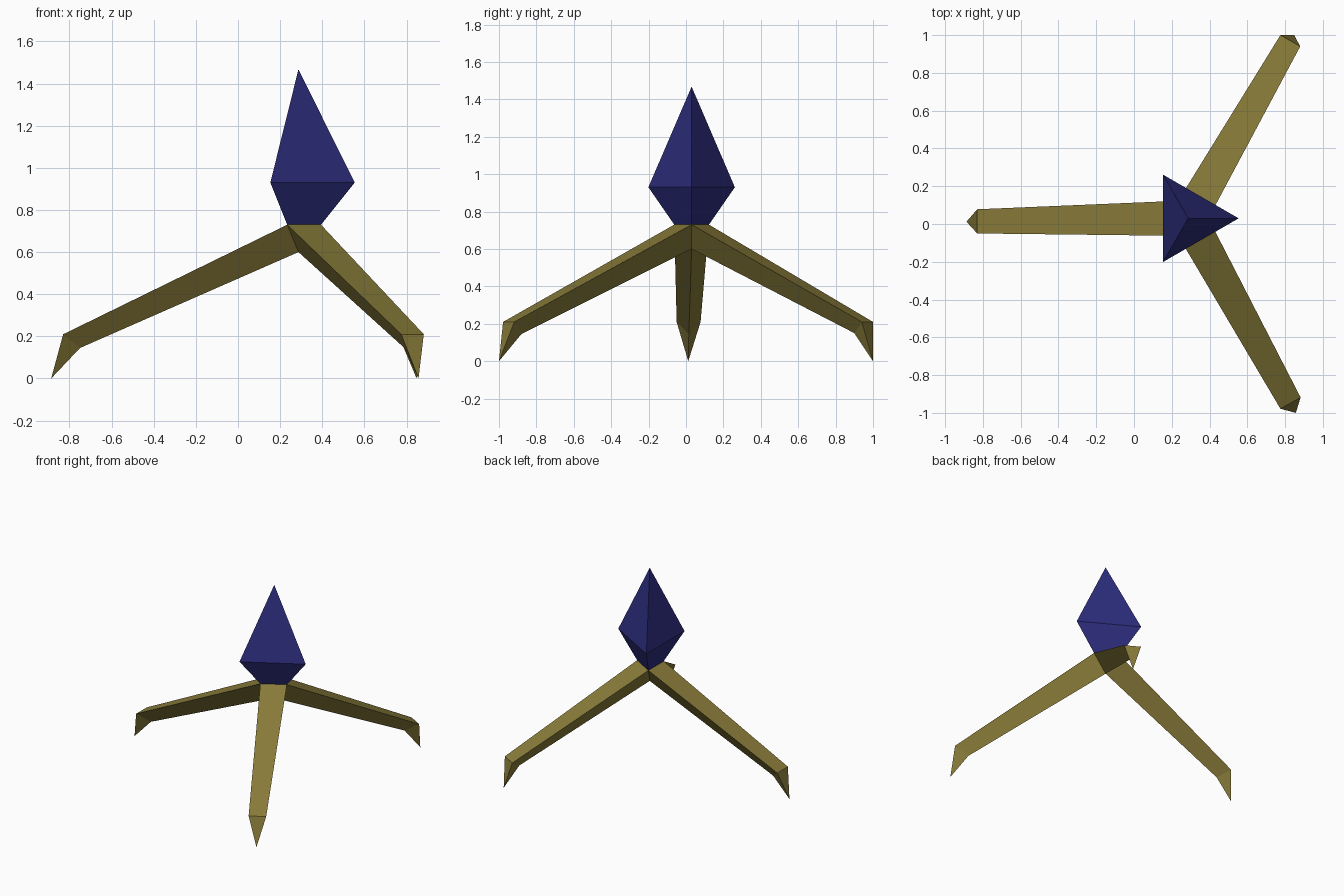
import bpy
import bmesh
from math import cos, sin, radians
from mathutils import Vector

cube = bpy.data.objects.get("Cube")
if cube:
    bpy.data.objects.remove(cube, do_unlink=True)


def make_material(name, rgb):
    mat = bpy.data.materials.new(name)
    mat.use_nodes = True
    colour = (*rgb, 1.0)
    mat.diffuse_color = colour
    mat.node_tree.nodes["Principled BSDF"].inputs["Base Color"].default_value = colour
    return mat


def make_object(name, points, faces, mat):
    bm = bmesh.new()
    verts = [bm.verts.new(p) for p in points]
    for face in faces:
        bm.faces.new([verts[i] for i in face])
    bmesh.ops.recalc_face_normals(bm, faces=bm.faces)
    mesh = bpy.data.meshes.new(name)
    bm.to_mesh(mesh)
    bm.free()
    mesh.materials.append(mat)
    obj = bpy.data.objects.new(name, mesh)
    bpy.context.collection.objects.link(obj)
    return obj


def triangle(radius, z):
    """Three corners around the body axis, one of them pointing to +x."""
    return [Vector((AXIS.x + radius * cos(radians(a)), AXIS.y + radius * sin(radians(a)), z))
            for a in (0, 120, 240)]


blue = make_material("deep blue", (0.026, 0.026, 0.205))
olive = make_material("olive", (0.25, 0.2, 0.042))

AXIS = Vector((0.287, 0.03, 0))
hub = triangle(0.107, 0.73)
hub_bottom = AXIS + Vector((0, 0, 0.6))

# Crystal body: small base, wide waist, pointed top
apex = AXIS + Vector((0, 0, 1.468))
sides = [(i, (i + 1) % 3) for i in range(3)]
body_faces = [(0, 1, 2)]
for a, b in sides:
    body_faces += [(a, b, b + 3, a + 3), (a + 3, b + 3, 6)]
make_object("body", hub + triangle(0.267, 0.93) + [apex], body_faces, blue)

# Legs: tapered triangular beams, each from one hub edge to a downward claw
# (first knee corner, second knee corner, underside of knee, claw tip)
legs = {
    "back_leg": [(0.88, 0.94, 0.21), (0.775, 1.0, 0.21), (0.785, 0.9, 0.15), (0.848, 1.0, 0)],
    "right_leg": [(-0.83, 0.078, 0.21), (-0.83, -0.05, 0.21), (-0.75, 0.015, 0.145), (-0.887, 0.012, 0)],
    "front_leg": [(0.775, -0.978, 0.21), (0.882, -0.918, 0.21), (0.79, -0.88, 0.145), (0.857, -1.0, 0)],
}
leg_faces = [(0, 1, 4, 3), (1, 2, 5, 4), (2, 0, 3, 5), (3, 4, 6), (4, 5, 6), (5, 3, 6)]
for (name, foot), (a, b) in zip(legs.items(), sides):
    make_object(name, [hub[a], hub[b], hub_bottom] + foot, leg_faces, olive)
